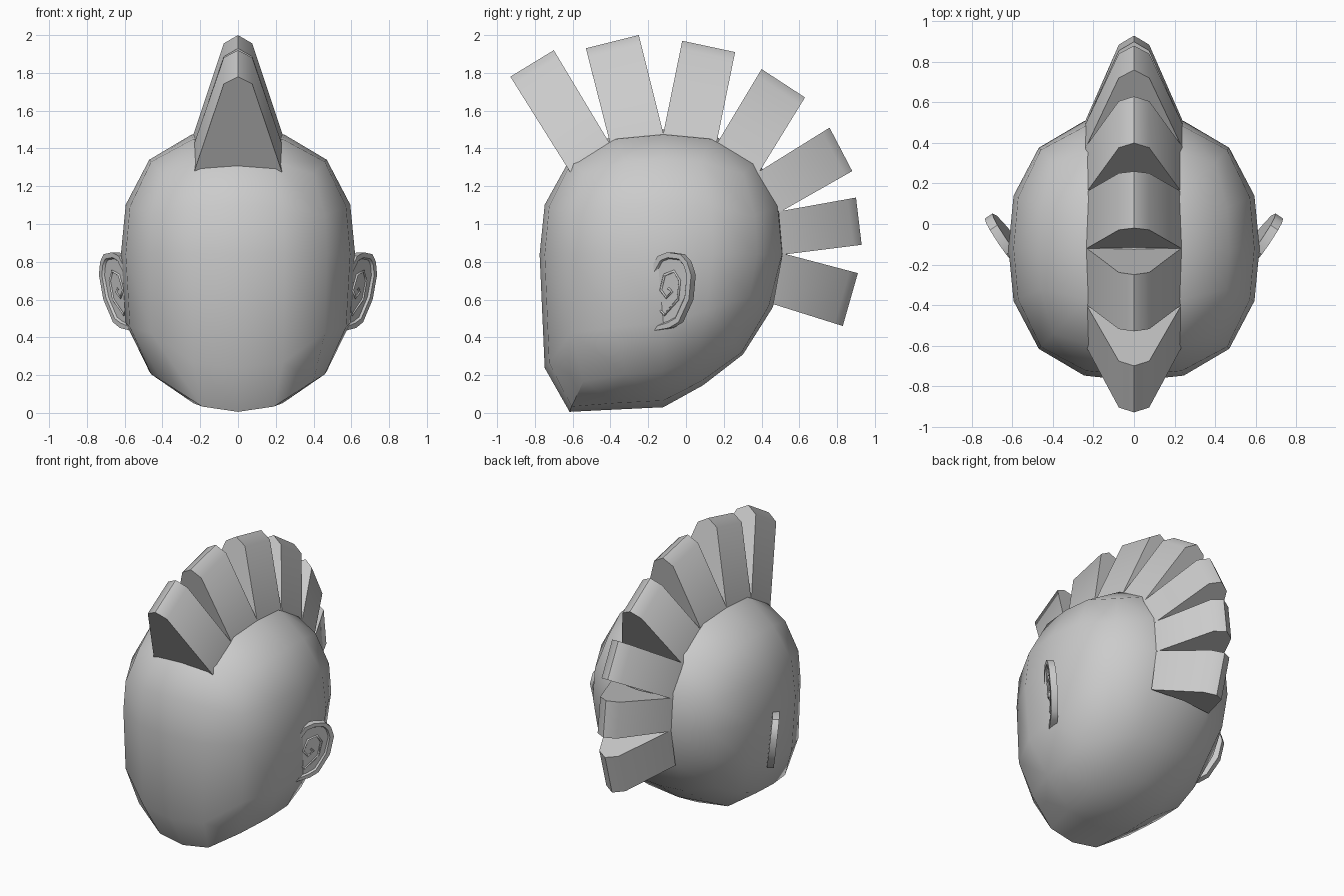
import bpy, bmesh, math
from mathutils import Vector

if "Cube" in bpy.data.objects:
    bpy.data.objects.remove(bpy.data.objects["Cube"])


def finish(bm, name, angle):
    bmesh.ops.recalc_face_normals(bm, faces=bm.faces)
    me = bpy.data.meshes.new(name)
    bm.to_mesh(me)
    bm.free()
    ob = bpy.data.objects.new(name, me)
    bpy.context.collection.objects.link(ob)
    bpy.ops.object.select_all(action='DESELECT')
    ob.select_set(True)
    bpy.context.view_layer.objects.active = ob
    bpy.ops.object.shade_smooth_by_angle(angle=math.radians(angle))
    return ob


def lerp_table(table, t):
    if t <= table[0][0]:
        return table[0][1]
    for (a, va), (b, vb) in zip(table, table[1:]):
        if t <= b:
            return va + (vb - va) * (t - a) / (b - a)
    return table[-1][1]


# Head: rounded 4x4 cube sphere, lower half pulled down towards the chin
JAW = [(-.97, -.34), (-.76, -.335), (-.4, -.19), (0, -.15),
       (.4, -.06), (.76, -.03), (.97, -.02)]
P = 2.5
bm = bmesh.new()
bmesh.ops.create_cube(bm, size=2)
bmesh.ops.subdivide_edges(bm, edges=bm.edges[:], cuts=3, use_grid_fill=True)
for v in bm.verts:
    u = Vector([math.tan(c * math.pi / 4) for c in v.co])
    u /= sum(abs(c) ** P for c in u) ** (1 / P)
    x, y, z = .62 * u.x, -.12 + .655 * u.y, .84 + .66 * u.z
    if u.z < -.01:
        z += lerp_table(JAW, u.y) * min(1, -u.z / .38) * (1 - .35 * u.x ** 2)
        if u.y > 0:
            y += .13 * u.y * u.z
    v.co = (x, y, max(z, 0))
finish(bm, "head", 40)

# Mohawk: seven ridged wedges fanned along the centre line (y, z)
BASE = [(-.61, 1.27), (-.40, 1.42), (-.12, 1.48), (.16, 1.42),
        (.39, 1.28), (.51, 1.07), (.53, .84), (.48, .57)]
TIPS = [((-.93, 1.78), (-.70, 1.92)), ((-.53, 1.93), (-.25, 2.0)),
        ((-.02, 1.97), (.26, 1.91)), ((.40, 1.82), (.63, 1.67)),
        ((.76, 1.51), (.88, 1.28)), ((.90, 1.14), (.93, .89)),
        ((.91, .74), (.83, .46))]
bm = bmesh.new()
for i, tips in enumerate(TIPS):
    ends = []
    for b, t in zip(BASE[i:i + 2], tips):
        b, t = Vector(b), Vector(t)
        n = (t - b).normalized()
        lo, top = b - n * .02, t - n * .045
        mid = b + n * .02
        ring = [(-.24, lo), (-.075, top), (0, t), (.075, top), (.24, lo), (0, mid)]
        ends.append([bm.verts.new((x, p.x, p.y)) for x, p in ring])
    a, c = ends
    for r in ends:
        bm.faces.new([r[0], r[1], r[2], r[5]])
        bm.faces.new([r[5], r[2], r[3], r[4]])
    for k in range(6):
        j = (k + 1) % 6
        bm.faces.new([a[k], a[j], c[j], c[k]])
finish(bm, "mohawk", 45)

# Ears: tilted plates with a sunken bowl and a raised inner curl
EAR = [(-.2, .5), (-.195, .75), (-.15, .83), (-.10, .85), (-.03, .84), (.005, .80),
       (.027, .73), (.015, .6), (-.04, .48), (-.09, .45), (-.2, .43)]
CURL = [(-.15, .55), (-.12, .52), (-.05, .60), (-.04, .70), (-.07, .75),
        (-.12, .73), (-.14, .65), (-.11, .61), (-.08, .64), (-.10, .66)]


def on_ear(s, y, z, d=0):
    x = .715 + .66 * y + .12 * (z - .7)
    return Vector((s * (x - .83 * d), y + .55 * d, z))


for s, side in ((1, "right"), (-1, "left")):
    bm = bmesh.new()
    front = [bm.verts.new(on_ear(s, y, z)) for y, z in EAR]
    back = [bm.verts.new(on_ear(s, y, z, .045)) for y, z in EAR]
    face = bm.faces.new(front)
    bm.faces.new(back[::-1])
    for k in range(len(EAR)):
        j = (k + 1) % len(EAR)
        bm.faces.new([front[k], front[j], back[j], back[k]])
    bmesh.ops.recalc_face_normals(bm, faces=bm.faces)
    bmesh.ops.inset_region(bm, faces=[face], thickness=.028)
    bmesh.ops.inset_region(bm, faces=[face], thickness=.008, depth=-.012)
    finish(bm, side + "_ear", 35)

    cu = bpy.data.curves.new(side + "_ear_curl", 'CURVE')
    cu.dimensions = '3D'
    cu.bevel_depth = .008
    cu.bevel_resolution = 0
    sp = cu.splines.new('POLY')
    sp.points.add(len(CURL) - 1)
    for pt, (y, z) in zip(sp.points, CURL):
        pt.co = (*on_ear(s, y, z, .012), 1)
    bpy.context.collection.objects.link(bpy.data.objects.new(side + "_ear_curl", cu))
